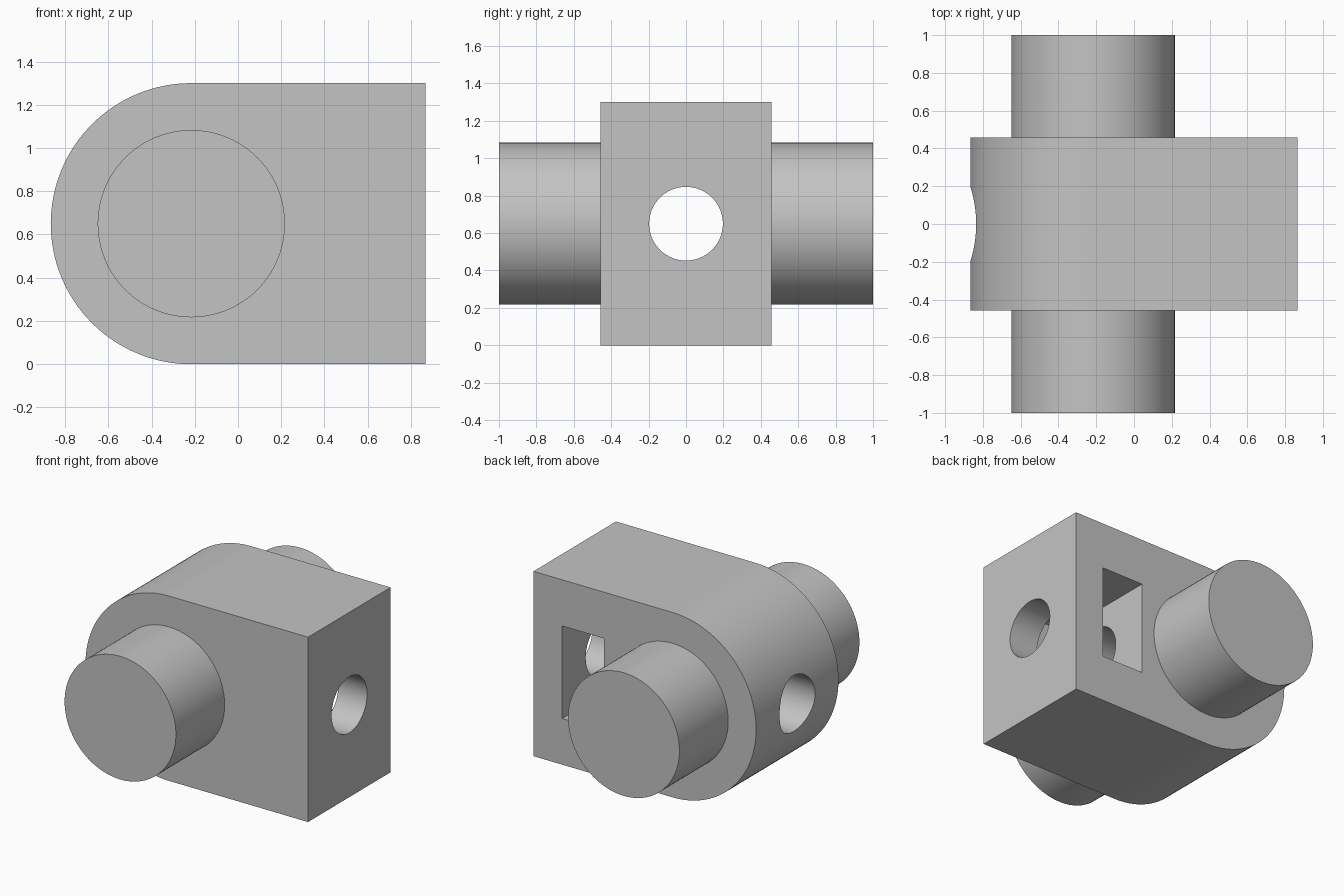
import bpy
import bmesh
import math

cube = bpy.data.objects.get("Cube")
if cube:
    bpy.data.objects.remove(cube, do_unlink=True)

# Main sizes
R = 0.65            # radius of the rounded end, half the body height
HALF_X = 0.866
HALF_Y = 0.458
AXIS_X = R - HALF_X  # centre of the rounded end and of the trunnions
POCKET = 0.325

grey = bpy.data.materials.new("plain grey")
grey.use_nodes = True
colour = (0.55, 0.55, 0.55, 1)
grey.diffuse_color = colour
grey.node_tree.nodes["Principled BSDF"].inputs["Base Color"].default_value = colour


def finish(obj, name):
    obj.name = name
    obj.data.materials.clear()
    obj.data.materials.append(grey)
    return obj


def cylinder(name, radius, depth, location, rotation):
    bpy.ops.mesh.primitive_cylinder_add(vertices=96, radius=radius, depth=depth,
                                        location=location, rotation=rotation)
    return finish(bpy.context.object, name)


def cut(target, cutter):
    cutter.hide_render = True
    mod = target.modifiers.new("cut", "BOOLEAN")
    mod.operation = "DIFFERENCE"
    mod.solver = "EXACT"
    mod.object = cutter
    bpy.context.view_layer.objects.active = target
    bpy.ops.object.modifier_apply(modifier=mod.name)
    bpy.data.objects.remove(cutter, do_unlink=True)


def smooth(obj):
    bpy.ops.object.select_all(action="DESELECT")
    obj.select_set(True)
    bpy.context.view_layer.objects.active = obj
    bpy.ops.object.shade_smooth_by_angle(angle=math.radians(30))


# Body: D-shaped profile extruded front to back
steps = 64
profile = [(HALF_X, 0), (HALF_X, 2 * R)]
for i in range(steps + 1):
    a = math.pi / 2 + math.pi * i / steps
    profile.append((AXIS_X + R * math.cos(a), R + R * math.sin(a)))
bm = bmesh.new()
face = bm.faces.new([bm.verts.new((x, -HALF_Y, z)) for x, z in profile])
extruded = bmesh.ops.extrude_face_region(bm, geom=[face])["geom"]
bmesh.ops.translate(bm, vec=(0, 2 * HALF_Y, 0),
                    verts=[v for v in extruded if isinstance(v, bmesh.types.BMVert)])
bmesh.ops.recalc_face_normals(bm, faces=bm.faces)
mesh = bpy.data.meshes.new("body")
bm.to_mesh(mesh)
bm.free()
body = bpy.data.objects.new("body", mesh)
bpy.context.collection.objects.link(body)
finish(body, "body")

# Bore running lengthwise through the body
cut(body, cylinder("bore_cutter", 0.197, 3, (0, 0, R), (0, math.pi / 2, 0)))

# Nut pocket, open at the back only
pocket_end = HALF_Y + 0.1
bpy.ops.mesh.primitive_cube_add(size=1, location=(0.48, (pocket_end - POCKET) / 2, R))
pocket = finish(bpy.context.object, "pocket_cutter")
pocket.scale = (POCKET, pocket_end + POCKET, 2 * POCKET)
bpy.context.view_layer.update()
cut(body, pocket)
smooth(body)

# Trunnions on the front and back
for name, side in (("front_trunnion", -1), ("back_trunnion", 1)):
    trunnion = cylinder(name, 0.433, 1 - HALF_Y,
                        (AXIS_X, side * (1 + HALF_Y) / 2, R), (math.pi / 2, 0, 0))
    smooth(trunnion)
